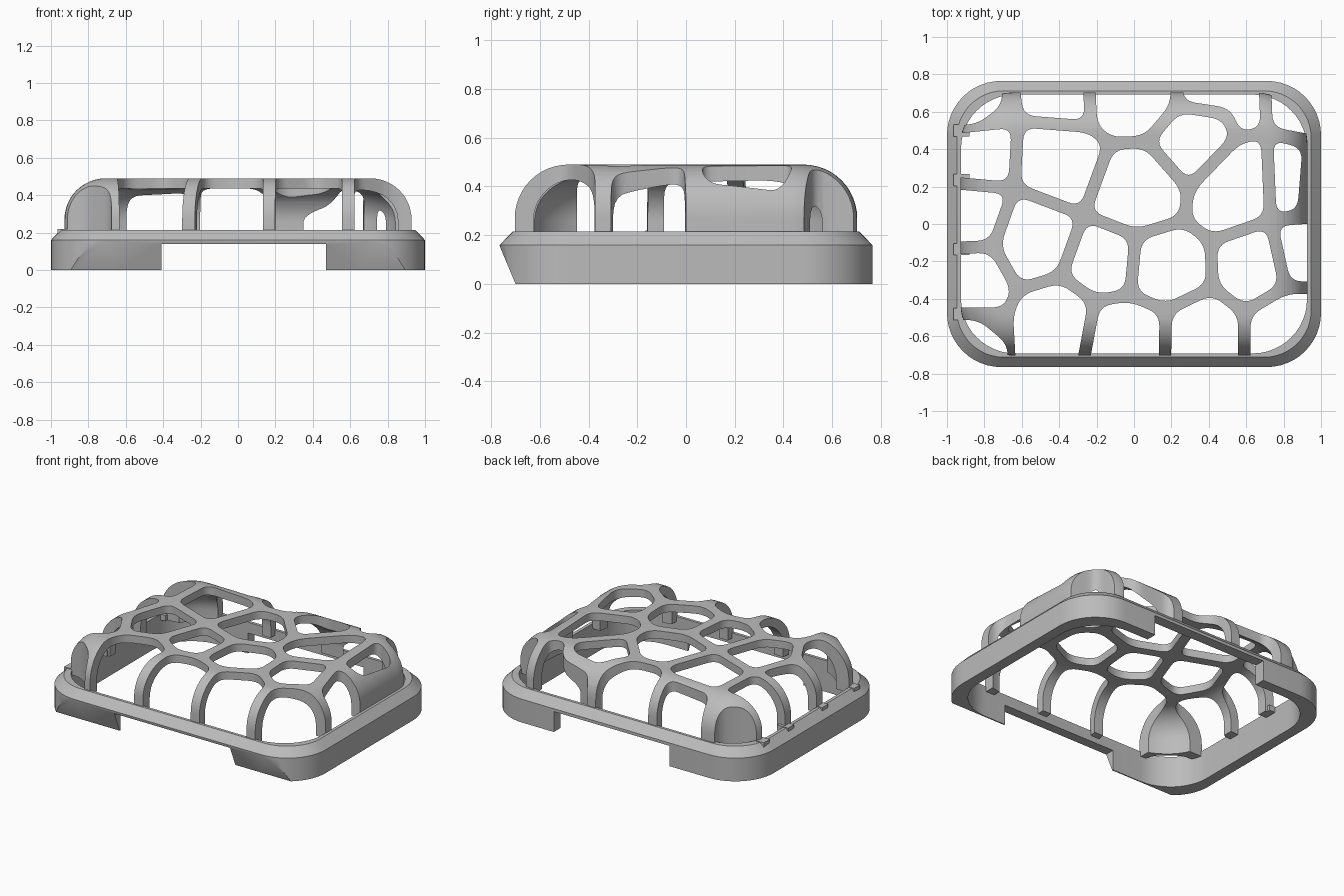
import bpy, bmesh, math
from mathutils import Vector

if "Cube" in bpy.data.objects:
    bpy.data.objects.remove(bpy.data.objects["Cube"])

grey = bpy.data.materials.new("satin_grey")
grey.diffuse_color = (0.5, 0.5, 0.5, 1)
grey.use_nodes = True
grey.node_tree.nodes["Principled BSDF"].inputs["Base Color"].default_value = grey.diffuse_color


def make(name, bm):
    bmesh.ops.recalc_face_normals(bm, faces=bm.faces)
    me = bpy.data.meshes.new(name)
    bm.to_mesh(me)
    bm.free()
    me.materials.append(grey)
    ob = bpy.data.objects.new(name, me)
    bpy.context.collection.objects.link(ob)
    return ob


def select(ob):
    bpy.ops.object.select_all(action='DESELECT')
    bpy.context.view_layer.objects.active = ob
    ob.select_set(True)


def cut(ob, cutter):
    mod = ob.modifiers.new("cut", 'BOOLEAN')
    mod.operation, mod.solver, mod.object = 'DIFFERENCE', 'EXACT', cutter
    select(ob)
    bpy.ops.object.modifier_apply(modifier=mod.name)
    bpy.data.objects.remove(cutter)


def loop(bm, hx, hy, rad, z, n=12):
    """Rounded rectangle of vertices at height z."""
    vs = []
    for q, (sx, sy) in enumerate([(1, 1), (-1, 1), (-1, -1), (1, -1)]):
        for i in range(n + 1):
            a = (q + i / n) * math.pi / 2
            vs.append(bm.verts.new((sx * (hx - rad) + rad * math.cos(a),
                                    sy * (hy - rad) + rad * math.sin(a), z)))
    return vs


def bridge(bm, a, b):
    for i in range(len(a)):
        j = (i + 1) % len(a)
        bm.faces.new((a[i], a[j], b[j], b[i]))


def prism(bm, pts, axis, lo, hi):
    """Extrude a flat outline along x or z."""
    def at(p, h):
        return (h, p[0], p[1]) if axis == 'x' else (p[0], p[1], h)
    a = [bm.verts.new(at(p, lo)) for p in pts]
    b = [bm.verts.new(at(p, hi)) for p in pts]
    bridge(bm, a, b)
    bm.faces.new(a[::-1])
    bm.faces.new(b)


# Base ring: straight wall with a chamfered top edge
bm = bmesh.new()
rings = [loop(bm, *s) for s in [(1, .765, .29, 0), (1, .765, .29, .16),
                                (.947, .712, .25, .215), (.925, .692, .29, .215),
                                (.925, .692, .29, 0)]]
for i in range(5):
    bridge(bm, rings[i], rings[(i + 1) % 5])
ring = make("base_ring", bm)

# Slanted lower front of the ring
bm = bmesh.new()
prism(bm, [(-.767, .16), (-.70, 0), (-.66, -.1), (-1, -.1), (-1, .16)], 'x', -1.2, 1.2)
cut(ring, make("slant_cutter", bm))

# Wide notch through the front and back walls
bm = bmesh.new()
prism(bm, [(-1, -.1), (1, -.1), (1, .14), (-1, .14)], 'x', -.41, .47)
cut(ring, make("notch_cutter", bm))

# Cage shell: hollow rounded dome, thicker at the corners
bm = bmesh.new()


def dome(hx, hy, rad, r, top, base):
    ls = [loop(bm, hx, hy, rad, base)]
    for i in range(13):
        a = i / 12 * math.pi / 2
        ins = r * (1 - math.cos(a))
        ls.append(loop(bm, hx - ins, hy - ins, rad - ins, top - r + r * math.sin(a)))
    for a, b in zip(ls, ls[1:]):
        bridge(bm, a, b)
    bm.faces.new(ls[-1])
    return ls[0]


outer = dome(.928, .703, .28, .22, .49, .18)
inner = dome(.865, .645, .35, .18, .437, .18)
bridge(bm, outer, inner)
cage = make("cage", bm)

# Rib junctions (letters), rib ends (digits and capitals) and corner points
nodes = dict(
    a=(-.62, .55), b=(-.23, .52), c=(-.64, .19), d=(-.27, .05), e=(-.75, -.12),
    f=(-.62, -.35), g=(-.68, -.48), h=(-.39, -.28), i=(-.21, -.41), j=(-.02, -.38),
    k=(.01, -.06), l=(.27, .02), m=(.29, .19), n=(-.13, .43), o=(.07, .44),
    p=(.23, .63), s=(.49, .59), q=(.41, -.09), r=(.73, .02), t=(.55, .46),
    u=(.71, .49), w=(.42, -.34), x=(.17, -.46), y=(.59, -.47), z=(.81, -.34),
    A=(1.3, .38), B=(.69, 1), C=(.22, 1), D=(-.25, 1), E=(-.68, 1),
    F=(-1.3, 1), G=(-1.3, -1), H=(1.3, -1), I=(1.3, 1),
    Q=(.935, .43), R=(.905, .05),
    J=(-.67, .62), K=(-.83, .50), L=(-.82, -.48), M=(-.64, -.63))
nodes.update({'1': (-1.3, .48), '2': (-1.3, .25), '3': (-1.3, -.14), '4': (-1.3, -.48),
              '5': (-.65, -1), '6': (-.32, -1), '7': (.16, -1), '8': (.59, -1),
              '9': (1.3, -.34), '0': (1.3, .06)})
cells = ("abndc nomlkd opstm mturql cdhfe dkjih klqwxj qrzyw "
         "1ac2 2ce3 3efg4 4LM5G 5gfhi6 6ijx7 7xwy8 8yz9H 9zr0 "
         "ruQR AuBI ButspC CponbD DbaE EJK1F").split()


def inset(pts, d):
    """Move every edge of an outline inwards by d."""
    n = len(pts)
    if sum(pts[i - 1].x * pts[i].y - pts[i].x * pts[i - 1].y for i in range(n)) < 0:
        pts = pts[::-1]
    out = []
    for i in range(n):
        e1 = (pts[i] - pts[i - 1]).normalized()
        e2 = (pts[(i + 1) % n] - pts[i]).normalized()
        n1, n2 = Vector((-e1.y, e1.x)), Vector((-e2.y, e2.x))
        out.append(pts[i] + (n1 + n2) * d / max(.25, 1 + n1.dot(n2)))
    return out


def soften(pts, dist=.065, steps=6):
    """Round the corners of an outline."""
    out = []
    for i, p in enumerate(pts):
        a, b = pts[i - 1] - p, pts[(i + 1) % len(pts)] - p
        s = p + a.normalized() * min(dist, a.length * .45)
        e = p + b.normalized() * min(dist, b.length * .45)
        for k in range(steps + 1):
            t = k / steps
            out.append(s * (1 - t) ** 2 + p * 2 * t * (1 - t) + e * t * t)
    return out


# Openings between the ribs
bm = bmesh.new()
for cell in cells:
    prism(bm, soften(inset([Vector(nodes[c]) for c in cell], .033)), 'z', 0, .8)
cut(cage, make("opening_cutter", bm))

# Small rib feet lying over the left rim
for i, yc in enumerate((.50, .235, -.135, -.48)):
    bm = bmesh.new()
    w = .032
    prism(bm, [(yc - w, .18), (yc + w, .18), (yc + w, .22), (yc - w, .22)], 'x', -.965, -.88)
    make("rim_foot_%d" % (i + 1), bm)

for ob in (ring, cage):
    select(ob)
    bpy.ops.object.shade_smooth_by_angle(angle=math.radians(30))
